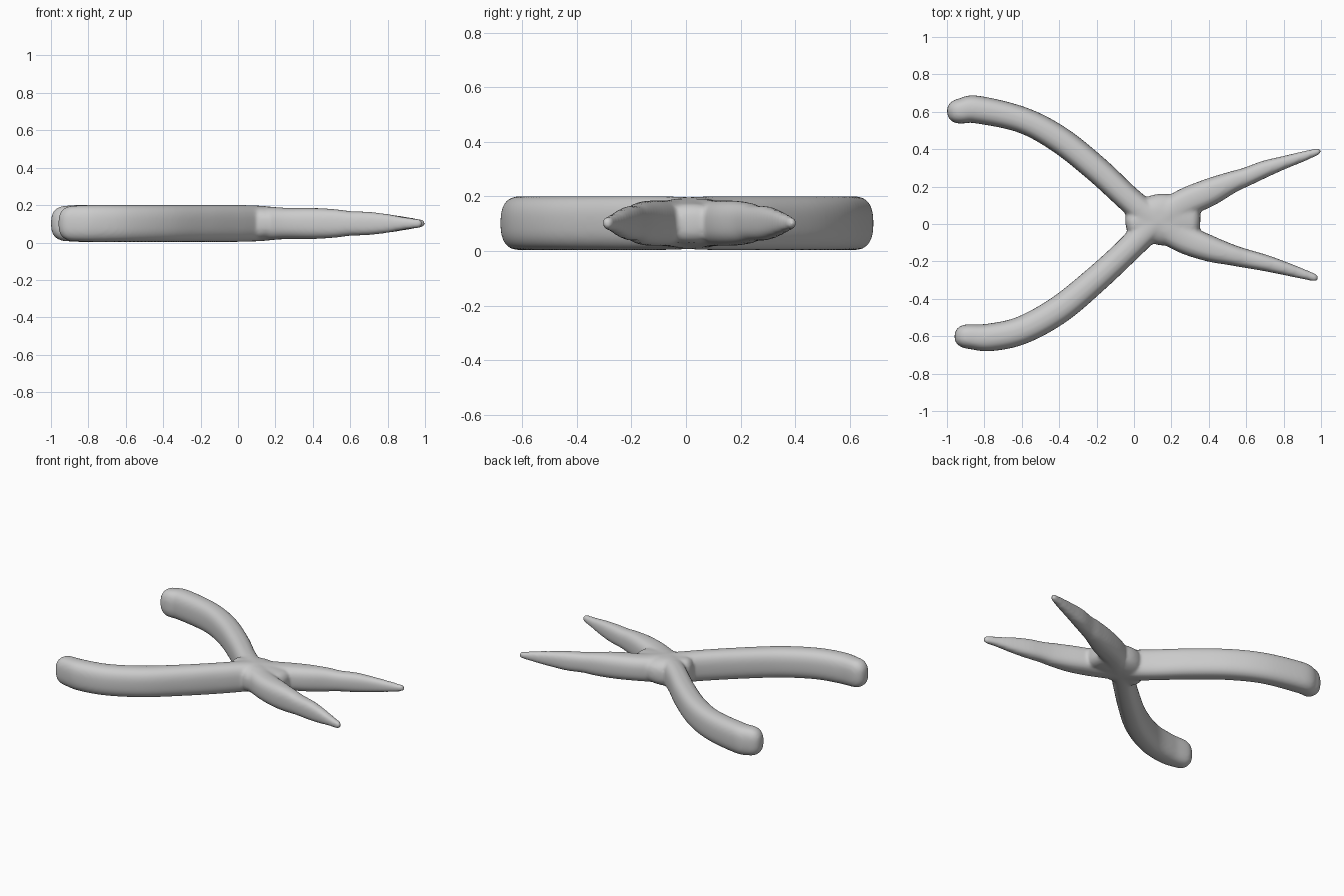
import bpy, bmesh, math
from mathutils import Vector

if "Cube" in bpy.data.objects:
    bpy.data.objects.remove(bpy.data.objects["Cube"])

grey = bpy.data.materials.new("pliers grey")
grey.diffuse_color = (0.6, 0.6, 0.6, 1)
grey.use_nodes = True
grey.node_tree.nodes["Principled BSDF"].inputs["Base Color"].default_value = grey.diffuse_color

MID = 0.102  # height of the centre plane


def spline(keys, steps=8):
    """Catmull-Rom through (x, y, half width, half height) keys."""
    k = [Vector(p) for p in keys]
    k = [2 * k[0] - k[1]] + k + [2 * k[-1] - k[-2]]
    out = []
    for i in range(1, len(k) - 2):
        a, b, c, d = k[i - 1:i + 3]
        for s in range(steps):
            t = s / steps
            out.append(0.5 * (2 * b + (c - a) * t + (2 * a - 5 * b + 4 * c - d) * t * t
                              + (3 * b - a - 3 * c + d) * t ** 3))
    return out + [k[-2]]


def loft(bm, keys, cap0, cap1, power=2.6, sides=28):
    """Sweep a rounded-box section along the keys, with domed ends."""
    pts = spline(keys)
    rings = []
    for i, p in enumerate(pts):
        d = (pts[min(i + 1, len(pts) - 1)] - pts[max(i - 1, 0)]).to_2d().normalized()
        rings.append((p.to_2d(), d, p[2], p[3]))

    def dome(ring, length, sign):
        c, d, w, h = ring
        res = []
        for j in range(1, 8):
            a = j / 7 * math.pi / 2 * 0.97
            f = math.cos(a) ** 0.8
            res.append((c + d * sign * length * math.sin(a), d, w * f, h * (0.25 * f ** 0.5 + 0.75 * f)))
        return res

    rings = dome(rings[0], cap0, -1)[::-1] + rings + dome(rings[-1], cap1, 1)
    loops = []
    for c, d, w, h in rings:
        n = Vector((-d.y, d.x))
        loop = []
        for s in range(sides):
            a = 2 * math.pi * s / sides
            u = math.copysign(abs(math.cos(a)) ** (2 / power), math.cos(a)) * w
            v = math.copysign(abs(math.sin(a)) ** (2 / power), math.sin(a)) * h
            loop.append(bm.verts.new((c.x + n.x * u, c.y + n.y * u, MID + v)))
        loops.append(loop)
    for A, B in zip(loops, loops[1:]):
        for s in range(sides):
            t = (s + 1) % sides
            bm.faces.new((A[s], A[t], B[t], B[s]))
    bm.faces.new(loops[0])
    bm.faces.new(loops[-1])


bm = bmesh.new()

# back handle running through the pivot into the front jaw
loft(bm, [(-0.92, 0.605, 0.068, 0.095), (-0.84, 0.612, 0.074, 0.099), (-0.6, 0.557, 0.07, 0.099),
          (-0.4, 0.452, 0.072, 0.099), (-0.2, 0.293, 0.071, 0.099), (-0.03, 0.135, 0.069, 0.099),
          (0.1, 0.025, 0.075, 0.096), (0.25, -0.07, 0.078, 0.084), (0.4, -0.13, 0.07, 0.083),
          (0.52, -0.165, 0.056, 0.076), (0.6, -0.185, 0.05, 0.066), (0.7, -0.208, 0.044, 0.062),
          (0.8, -0.236, 0.036, 0.05), (0.88, -0.26, 0.029, 0.035), (0.96, -0.285, 0.021, 0.024)],
     0.08, 0.026)

# front handle running through the pivot into the back jaw
loft(bm, [(-0.88, -0.602, 0.066, 0.095), (-0.77, -0.606, 0.074, 0.099), (-0.6, -0.568, 0.075, 0.099),
          (-0.4, -0.458, 0.075, 0.099), (-0.2, -0.293, 0.071, 0.099), (-0.03, -0.135, 0.069, 0.099),
          (0.1, -0.005, 0.075, 0.096), (0.25, 0.1, 0.078, 0.084), (0.4, 0.168, 0.074, 0.083),
          (0.52, 0.222, 0.058, 0.076), (0.6, 0.252, 0.05, 0.066), (0.7, 0.294, 0.045, 0.062),
          (0.8, 0.328, 0.035, 0.05), (0.9, 0.36, 0.027, 0.035), (0.975, 0.385, 0.019, 0.022)],
     0.08, 0.026)

# pivot block filling the crossing
loft(bm, [(0.0, 0.0, 0.07, 0.092), (0.1, 0.022, 0.13, 0.095), (0.2, 0.022, 0.135, 0.086),
          (0.3, 0.018, 0.1, 0.074)], 0.045, 0.055)

bmesh.ops.recalc_face_normals(bm, faces=bm.faces)
mesh = bpy.data.meshes.new("pliers_body")
bm.to_mesh(mesh)
bm.free()
mesh.materials.append(grey)
pliers = bpy.data.objects.new("pliers_body", mesh)
bpy.context.collection.objects.link(pliers)

# fuse the parts into one soft skin
remesh = pliers.modifiers.new("fuse", 'REMESH')
remesh.mode = 'VOXEL'
remesh.voxel_size = 0.01
remesh.use_smooth_shade = True
soften = pliers.modifiers.new("soften", 'SMOOTH')
soften.factor = 0.5
soften.iterations = 8
